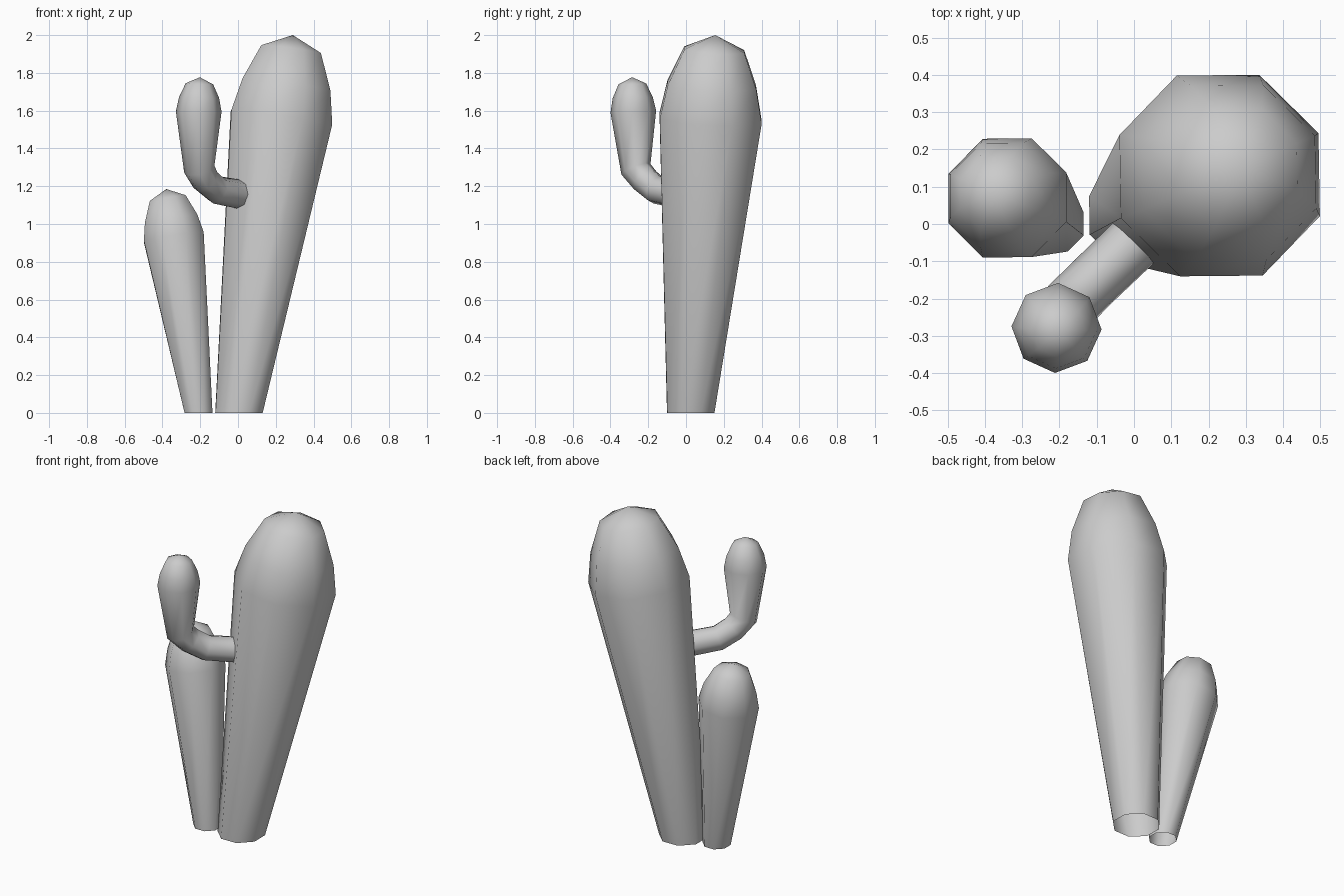
import bpy, bmesh, math
from mathutils import Vector

if "Cube" in bpy.data.objects:
    bpy.data.objects.remove(bpy.data.objects["Cube"])

SIDES = 8


def stem(name, rings, tip, start, side, phase):
    """Loft eight-sided rings (x, y, z, radius) along a path, closed by a tip point."""
    centres = [Vector(r[:3]) for r in rings] + [Vector(tip)]
    bm = bmesh.new()
    previous = None
    for i, ring in enumerate(rings):
        # each ring is square to the path; the first uses the given direction
        ahead = (centres[i + 1] - centres[i]).normalized()
        if i == 0:
            n = Vector(start).normalized()
        else:
            n = (ahead + (centres[i] - centres[i - 1]).normalized()).normalized()
        u = Vector(side)
        u = (u - n * u.dot(n)).normalized()
        v = n.cross(u)
        loop = []
        for k in range(SIDES):
            a = math.radians(phase) + math.tau * k / SIDES
            loop.append(bm.verts.new(centres[i] + ring[3] * (u * math.cos(a) + v * math.sin(a))))
        if previous:
            for k in range(SIDES):
                j = (k + 1) % SIDES
                bm.faces.new((previous[k], previous[j], loop[j], loop[k]))
        previous = loop
    top = bm.verts.new(centres[-1])
    for k in range(SIDES):
        bm.faces.new((previous[k], previous[(k + 1) % SIDES], top))
    for f in bm.faces:
        f.smooth = True
    mesh = bpy.data.meshes.new(name)
    bm.to_mesh(mesh)
    bm.free()
    obj = bpy.data.objects.new(name, mesh)
    bpy.context.collection.objects.link(obj)
    return obj


# tall leaning trunk, open underneath
stem("main_trunk",
     [(0.005, 0.025, 0, 0.135), (0.23, 0.13, 1.56, 0.292),
      (0.255, 0.137, 1.735, 0.254), (0.28, 0.15, 1.922, 0.172)],
     (0.29, 0.155, 2.0), (0, 0, 1), (1, 0, 0), 23.5)

# short trunk leaning the other way
stem("small_trunk",
     [(-0.209, 0.0, 0, 0.08), (-0.34, 0.07, 0.93, 0.173),
      (-0.354, 0.077, 1.025, 0.152), (-0.372, 0.083, 1.135, 0.104)],
     (-0.38, 0.086, 1.185), (0, 0, 1), (1, 0, 0), 22.5)

# bent arm growing from the front left of the main trunk
stem("arm",
     [(0.01, -0.04, 1.157, 0.077), (-0.11, -0.155, 1.18, 0.076),
      (-0.172, -0.217, 1.232, 0.077), (-0.205, -0.265, 1.29, 0.082),
      (-0.208, -0.279, 1.595, 0.121), (-0.206, -0.282, 1.67, 0.106),
      (-0.204, -0.284, 1.742, 0.073)],
     (-0.202, -0.285, 1.777), (-1, -1, 0.05), (1, -1, 0), -2)
